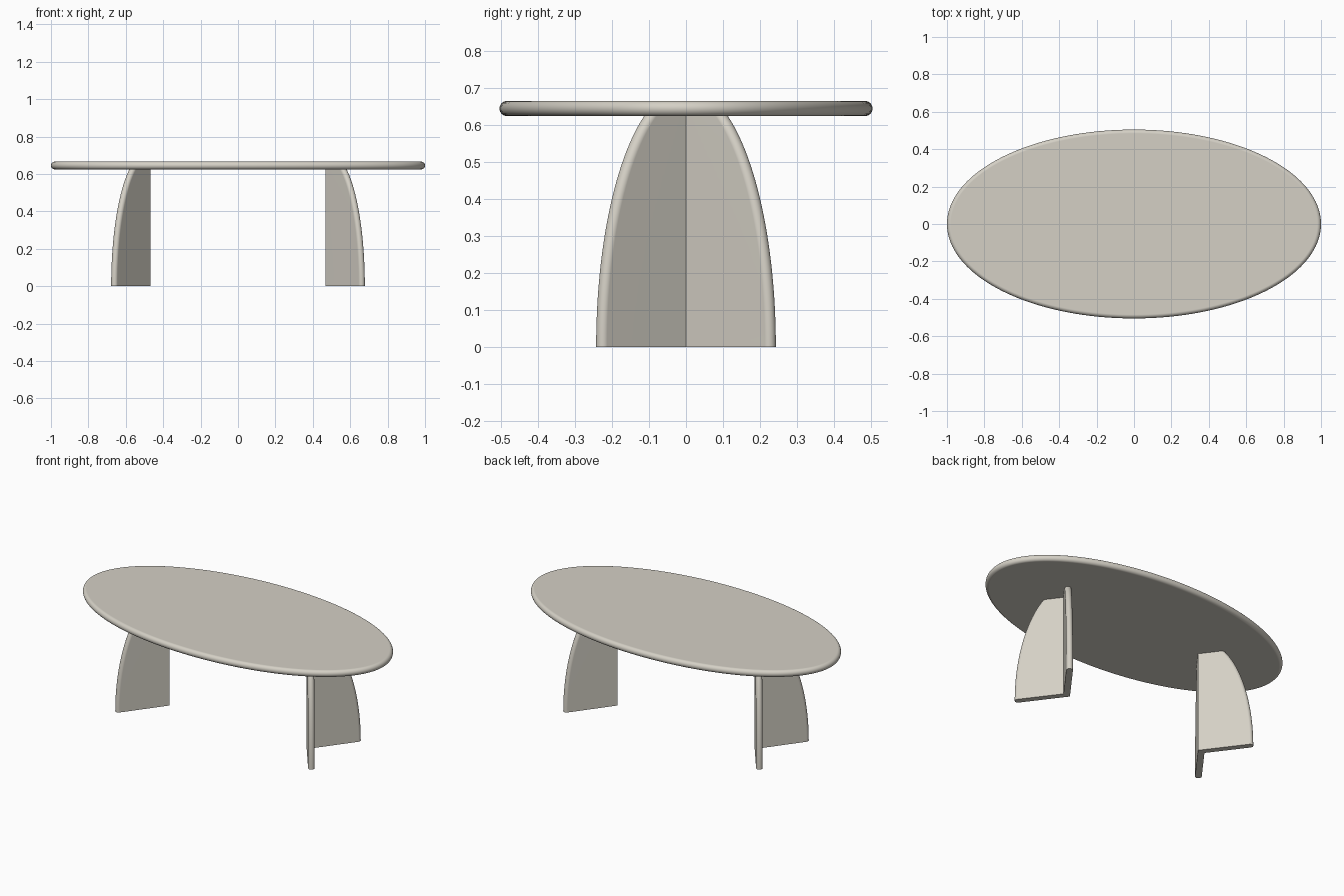
import bpy, bmesh, math

if "Cube" in bpy.data.objects:
    bpy.data.objects.remove(bpy.data.objects["Cube"])

# One warm light-grey material for the whole table
mat = bpy.data.materials.new("warm grey")
mat.diffuse_color = (0.66, 0.63, 0.56, 1.0)
mat.use_nodes = True
mat.node_tree.nodes["Principled BSDF"].inputs["Base Color"].default_value = mat.diffuse_color

TOP_LOW, TOP_HIGH = 0.6245, 0.666


def loft(name, rings):
    """Skin a stack of equal-length closed rings and cap both ends."""
    bm = bmesh.new()
    loops = [[bm.verts.new(p) for p in ring] for ring in rings]
    for a, b in zip(loops, loops[1:]):
        for i in range(len(a)):
            j = (i + 1) % len(a)
            bm.faces.new((a[i], a[j], b[j], b[i]))
    bm.faces.new(loops[0][::-1])
    bm.faces.new(loops[-1])
    bmesh.ops.recalc_face_normals(bm, faces=bm.faces)
    mesh = bpy.data.meshes.new(name)
    bm.to_mesh(mesh)
    bm.free()
    mesh.materials.append(mat)
    obj = bpy.data.objects.new(name, mesh)
    bpy.context.collection.objects.link(obj)
    bpy.ops.object.select_all(action='DESELECT')
    obj.select_set(True)
    bpy.context.view_layer.objects.active = obj
    bpy.ops.object.shade_smooth_by_angle(angle=math.radians(35))
    weighted = obj.modifiers.new("flat face normals", 'WEIGHTED_NORMAL')
    weighted.keep_sharp = True
    return obj


# Elliptical top with a fully rounded rim
def ellipse_ring(t, count=160):
    r = (TOP_HIGH - TOP_LOW) / 2
    inset = r * (1 - math.cos(t))
    z = (TOP_LOW + TOP_HIGH) / 2 + r * math.sin(t)
    return [((1 - inset) * math.cos(a), (0.505 - inset) * math.sin(a), z)
            for a in (2 * math.pi * i / count for i in range(count))]


loft("table_top", [ellipse_ring(math.pi * (k / 14 - 0.5)) for k in range(15)])

# V-shaped leg: two mitred wings opening outwards, with rounded curved edges
HALF = 0.0187                   # half the panel thickness
ANGLE = math.radians(36.7)      # wing direction away from the y axis
CORNER_X = 0.492                # where the wing centre lines meet
LENGTH, RISE = 0.299, 0.704     # half-axes of the elliptical outer edge


def leg_ring(z, side, segments=12):
    curve = math.sqrt(1 - (z / RISE) ** 2)
    slope = LENGTH * z / (RISE ** 2 * curve)
    depth = HALF * math.sqrt(1 + slope ** 2)
    reach = LENGTH * curve - depth
    sin, cos = math.sin(ANGLE), math.cos(ANGLE)
    wing = []
    for k in range(segments + 1):
        t = math.pi * (k / segments - 0.5)
        along, across = reach + depth * math.cos(t), HALF * math.sin(t)
        wing.append((CORNER_X + along * sin + across * cos,
                     -along * cos + across * sin))
    miter = HALF / cos
    ring = [(CORNER_X - miter, 0)] + wing + [(CORNER_X + miter, 0)]
    ring += [(x, -y) for x, y in reversed(wing)]
    return [(side * x, y, z) for x, y in ring]


for name, side in (("right_leg", 1), ("left_leg", -1)):
    loft(name, [leg_ring((TOP_LOW + 0.002) * i / 32, side) for i in range(33)])
